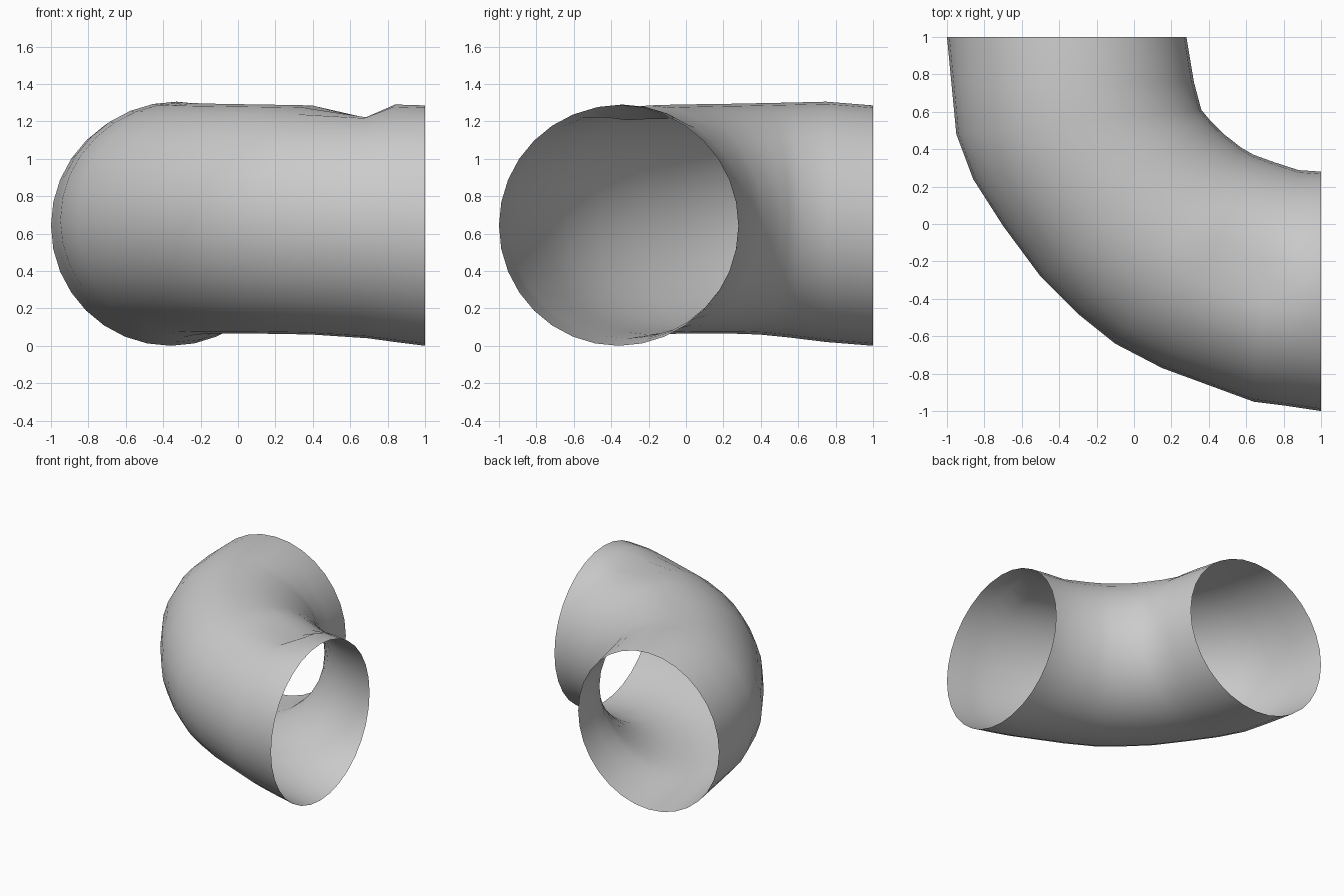
import bpy, bmesh, math
from mathutils import Vector

cube = bpy.data.objects.get("Cube")
if cube:
    bpy.data.objects.remove(cube)

grey = bpy.data.materials.new("light_grey")
grey.use_nodes = True
colour = (0.6, 0.6, 0.6, 1)
grey.diffuse_color = colour
grey.node_tree.nodes["Principled BSDF"].inputs["Base Color"].default_value = colour

# Cross-sections along the bend: outer x, y, inner x, y, bottom z, top z
stations = [
    (-1.0, 1.0, 0.28, 1.0, 0.0, 1.285),
    (-0.975, 0.74, 0.32, 0.76, 0.02, 1.305),
    (-0.95, 0.48, 0.36, 0.61, 0.045, 1.3),
    (-0.86, 0.24, 0.41, 0.55, 0.06, 1.297),
    (-0.7, -0.01, 0.45, 0.51, 0.065, 1.294),
    (-0.5, -0.28, 0.48, 0.48, 0.065, 1.292),
    (-0.3, -0.48, 0.52, 0.45, 0.065, 1.29),
    (-0.1, -0.64, 0.57, 0.41, 0.063, 1.288),
    (0.15, -0.77, 0.64, 0.37, 0.06, 1.285),
    (0.64, -0.95, 0.75, 0.33, 0.04, 1.275),
    (0.8, -0.97, 0.88, 0.288, 0.02, 1.29),
    (1.0, -1.0, 1.0, 0.28, 0.0, 1.285),
]
SIDES = 32

# Open pipe wall, lofted through the cross-sections
bm = bmesh.new()
rings = []
for ox, oy, ix, iy, low, high in stations:
    outer, inner = Vector((ox, oy, 0)), Vector((ix, iy, 0))
    centre = (outer + inner) / 2 + Vector((0, 0, (low + high) / 2))
    across = (outer - inner) / 2
    up = Vector((0, 0, (high - low) / 2))
    ring = []
    for i in range(SIDES):
        a = math.tau * i / SIDES
        p = centre + across * math.cos(a) + up * math.sin(a)
        # Small dent on the roof near one mouth
        if p.z > 0.9:
            d = ((p.x - 0.7) / 0.06) ** 2 + ((p.y + 0.3) / 0.2) ** 2
            p.z -= 0.07 * math.exp(-d)
        ring.append(bm.verts.new(p))
    rings.append(ring)

for a, b in zip(rings, rings[1:]):
    for i in range(SIDES):
        j = (i + 1) % SIDES
        bm.faces.new((a[i], a[j], b[j], b[i])).smooth = True

bmesh.ops.recalc_face_normals(bm, faces=bm.faces)
# Make the wall face outward
bm.faces.ensure_lookup_table()
f = bm.faces[0]
f.normal_update()
if f.normal.x > 0:
    bmesh.ops.reverse_faces(bm, faces=bm.faces)

mesh = bpy.data.meshes.new("pipe_elbow")
bm.to_mesh(mesh)
bm.free()
mesh.materials.append(grey)
bpy.context.collection.objects.link(bpy.data.objects.new("pipe_elbow", mesh))
